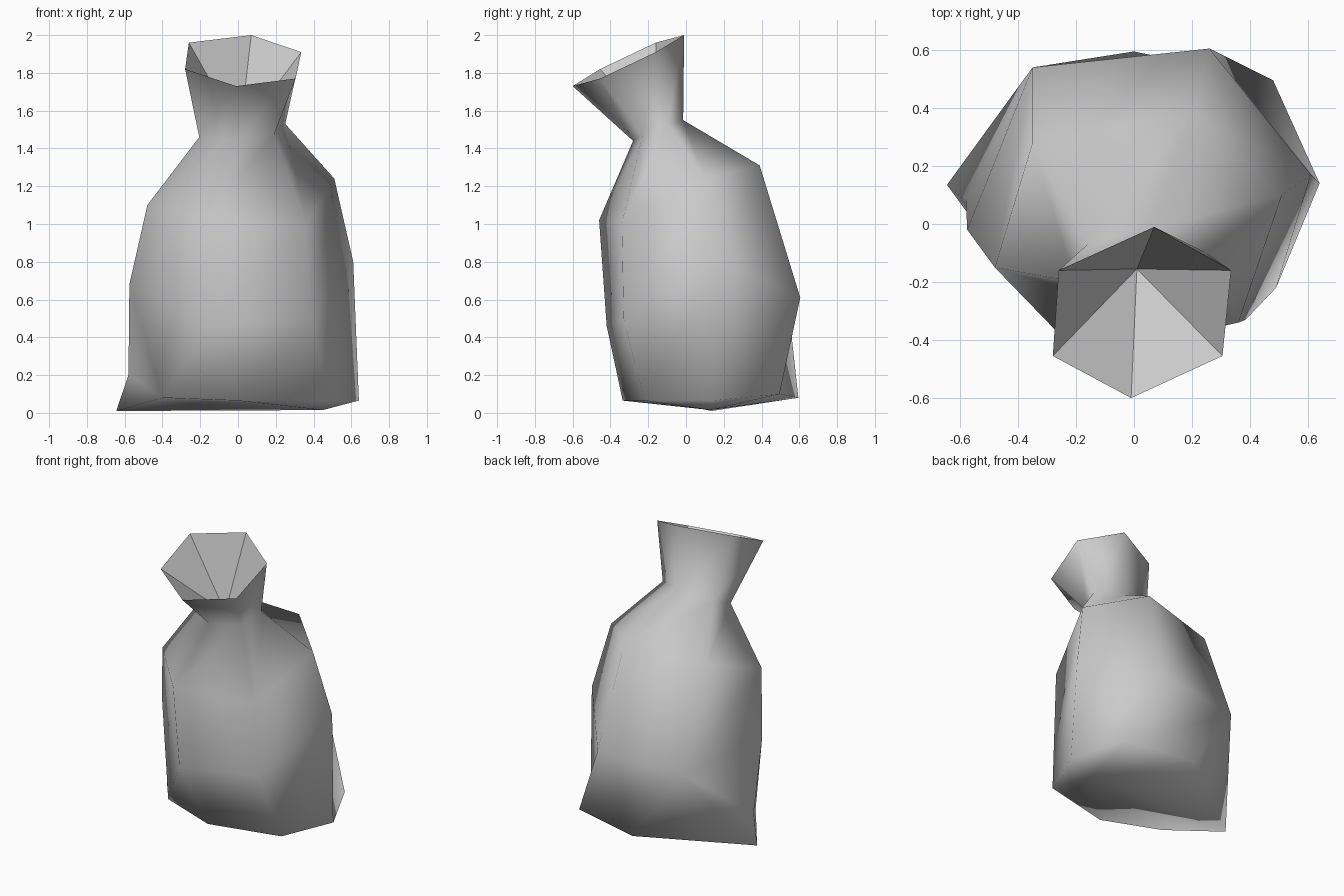
import bpy, bmesh

cube = bpy.data.objects.get("Cube")
if cube:
    bpy.data.objects.remove(cube, do_unlink=True)

cloth = bpy.data.materials.new("grey cloth")
cloth.use_nodes = True
grey = (0.6, 0.6, 0.6, 1)
cloth.diffuse_color = grey
cloth.node_tree.nodes["Principled BSDF"].inputs["Base Color"].default_value = grey

bm = bmesh.new()


def ring(*points):
    return [bm.verts.new(p) for p in points]


def loft(lower, upper, skip=()):
    """Join two rings with quads, leaving out the listed sides."""
    n = len(lower)
    for i in range(n):
        if i not in skip:
            j = (i + 1) % n
            bm.faces.new((lower[i], lower[j], upper[j], upper[i]))


def fan(loop, tip):
    return [bm.faces.new((a, b, tip)) for a, b in zip(loop, loop[1:] + loop[:1])]


# Rings run: left-hand side, front pair, right-hand side, back pair
base = ring((-.4, -.2, .08), (0, -.335, .065), (.49, -.22, .065),
            (.64, .14, .065), (.48, .495, .1), (0, .595, .08))
belly = ring((-.575, -.02, .68), (-.16, -.42, .46), (.385, -.33, .5),
             (.61, .17, .8), (.26, .605, .61), (-.35, .54, .58))
shoulder = ring((-.48, -.15, 1.1), (-.18, -.46, 1.02), (.36, -.34, 1.0),
                (.51, .1, 1.24), (.2, .39, 1.31), (-.35, .28, 1.25))
neck = ring((-.205, -.2, 1.46), (-.03, -.28, 1.44), (.19, -.23, 1.47),
            (.25, -.1, 1.53), (.06, -.015, 1.55), (-.16, -.07, 1.51))
rim = ring((-.28, -.455, 1.82), (-.01, -.6, 1.73), (.305, -.455, 1.77),
           (.335, -.16, 1.91), (.07, -.01, 2.0), (-.26, -.16, 1.96))

# Cloth sides
loft(base, belly, skip=(5,))
for low, high in ((belly, shoulder), (shoulder, neck), (neck, rim)):
    loft(low, high)

# Dented side with the pulled-out bottom corner
dent, corner = ring((-.58, .08, .2), (-.645, .135, .01))
for tri in ((belly[5], dent, belly[0]), (belly[0], dent, base[0]),
            (dent, corner, base[0]), (belly[5], corner, dent),
            (belly[5], base[5], corner)):
    bm.faces.new(tri)

# Underside and open mouth
low_point, throat = ring((.45, .13, .015), (.01, -.155, 1.48))
fan(base + [corner], low_point)
mouth = fan(rim, throat)

bmesh.ops.recalc_face_normals(bm, faces=bm.faces)
for face in bm.faces:
    face.smooth = face not in mouth
for a, b in zip(rim, rim[1:] + rim[:1]):
    bm.edges.get((a, b)).smooth = False

mesh = bpy.data.meshes.new("sack")
bm.to_mesh(mesh)
bm.free()
mesh.materials.append(cloth)
sack = bpy.data.objects.new("sack", mesh)
bpy.context.collection.objects.link(sack)
